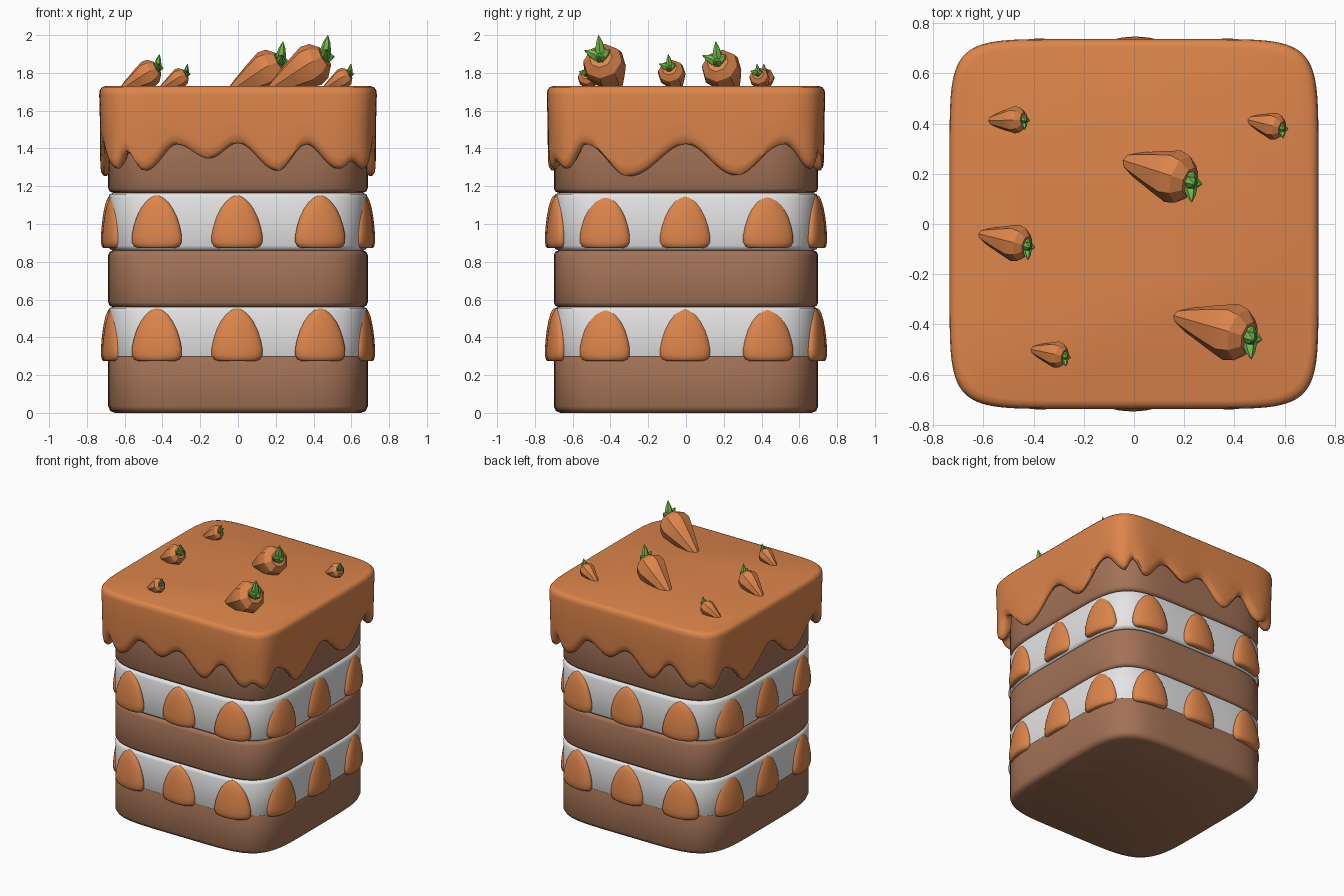
import bpy, bmesh, math
from mathutils import Matrix, Vector

if "Cube" in bpy.data.objects:
    bpy.data.objects.remove(bpy.data.objects["Cube"])


def material(name, rgb):
    m = bpy.data.materials.new(name)
    m.diffuse_color = (*rgb, 1)
    m.use_nodes = True
    m.node_tree.nodes["Principled BSDF"].inputs["Base Color"].default_value = m.diffuse_color
    return m


ORANGE = material("orange", (0.72, 0.235, 0.07))
SPONGE = material("sponge_brown", (0.37, 0.17, 0.094))
CREAM = material("cream_white", (0.78, 0.78, 0.78))
GREEN = material("leaf_green", (0.17, 0.51, 0.07))


def finish(bm, name, mat, angle=None):
    bmesh.ops.recalc_face_normals(bm, faces=bm.faces)
    me = bpy.data.meshes.new(name)
    bm.to_mesh(me)
    bm.free()
    ob = bpy.data.objects.new(name, me)
    bpy.context.collection.objects.link(ob)
    me.materials.append(mat)
    if angle:
        bpy.ops.object.select_all(action='DESELECT')
        ob.select_set(True)
        bpy.context.view_layer.objects.active = ob
        bpy.ops.object.shade_smooth_by_angle(angle=math.radians(angle))
    return ob


def skin(bm, rings):
    """Bridge equal-length rings and cap both ends."""
    for a, b in zip(rings, rings[1:]):
        n = len(a)
        for i in range(n):
            j = (i + 1) % n
            bm.faces.new((a[i], a[j], b[j], b[i]))
    bm.faces.new(rings[0])
    bm.faces.new(rings[-1])


def lathe(bm, profile, mat, segs):
    rings = [[bm.verts.new(mat @ Vector((r * math.cos(2 * math.pi * i / segs),
                                         r * math.sin(2 * math.pi * i / segs), z)))
              for i in range(segs)] for r, z in profile]
    skin(bm, rings)


def rounded_square(t, hx, hy, n):
    c, s = math.cos(t), math.sin(t)
    k = (abs(c) ** n + abs(s) ** n) ** (-1 / n)
    return hx * c * k, hy * s * k


# Sponge and cream layers
def layer(name, z0, z1, mat, b0=0.025, b1=0.025):
    bm = bmesh.new()
    N = 96
    rings = []
    for inset, z in ((b0, z0), (b0 * 0.3, z0 + b0 * 0.3), (0, z0 + b0),
                     (0, z1 - b1), (b1 * 0.3, z1 - b1 * 0.3), (b1, z1)):
        rings.append([bm.verts.new((*rounded_square(2 * math.pi * i / N, 0.687 - inset,
                                                    0.70 - inset, 5.2), z)) for i in range(N)])
    skin(bm, rings)
    finish(bm, name, mat, 50)


layer("bottom_sponge", 0.0, 0.30, SPONGE, 0.035, 0.002)
layer("lower_cream", 0.299, 0.56, CREAM, 0.002, 0.02)
layer("middle_sponge", 0.56, 0.86, SPONGE)
layer("upper_cream", 0.86, 1.165, CREAM)
layer("top_sponge", 1.165, 1.55, SPONGE)

# Icing: drip heights along the front then the right side, repeated half a turn on
front = [(-0.71, 1.29), (-0.63, 1.38), (-0.52, 1.28), (-0.34, 1.42), (-0.16, 1.345),
         (0.0, 1.425), (0.22, 1.28), (0.38, 1.42), (0.57, 1.29), (0.65, 1.33)]
right = [(-0.70, 1.29), (-0.56, 1.42), (-0.32, 1.25), (0.0, 1.42), (0.28, 1.255), (0.55, 1.42)]
drips = [(math.atan2(-0.735, x), z) for x, z in front] + \
        [(math.atan2(y, 0.735), z) for y, z in right]
drips.append((drips[0][0] + math.pi, drips[0][1]))


def drip_height(t):
    t = drips[0][0] + (t - drips[0][0]) % math.pi
    for (a, za), (b, zb) in zip(drips, drips[1:]):
        if a <= t <= b:
            return za + (zb - za) * (0.5 - 0.5 * math.cos(math.pi * (t - a) / (b - a)))
    return drips[0][1]


bm = bmesh.new()
N = 320
rings = []
for s, z, hangs in ((0.955, 1.73, 0), (0.98, 1.724, 0), (0.995, 1.71, 0), (1, 1.685, 0),
                    (0.995, 1.55, 0), (0.992, 0.06, 1), (0.985, 0.022, 1), (0.965, 0.003, 1),
                    (0.945, 0.003, 1), (0.92, 0.025, 1), (0.90, 0.06, 1), (0.85, 0.10, 1)):
    ring = []
    for i in range(N):
        t = 2 * math.pi * i / N
        x, y = rounded_square(t, 0.735 * s, 0.737 * s, 8)
        ring.append(bm.verts.new((x, y, z + (drip_height(t) if hangs else 0))))
    rings.append(ring)
skin(bm, rings)
finish(bm, "dripping_icing", ORANGE, 50)

# Fruit slices set in the cream, three on each side of each band
slice_profile = [(0.10, 0), (0.122, 0.008), (0.135, 0.03), (0.135, 0.065), (0.126, 0.11),
                 (0.110, 0.16), (0.088, 0.205), (0.062, 0.24), (0.035, 0.263), (0.01, 0.275)]
for name, z in (("lower_fruit_slices", 0.275), ("upper_fruit_slices", 0.873)):
    bm = bmesh.new()
    for k in range(4):
        depth = 0.698 if k % 2 == 0 else 0.677
        for x, back, turn in ((-0.43, 0.014, -12), (-0.005, 0, 0), (0.435, 0.014, 12)):
            m = (Matrix.Rotation(k * math.pi / 2, 4, 'Z')
                 @ Matrix.Translation((x, back - depth, z))
                 @ Matrix.Rotation(math.radians(turn), 4, 'Z')
                 @ Matrix.Diagonal((1, 0.36, 1.01, 1)))
            lathe(bm, slice_profile, m, 28)
    finish(bm, name, ORANGE, 60)

# Little carrots leaning on the top, with leaf spikes
carrot_profile = [(0.008, -0.30), (0.05, -0.20), (0.088, -0.09), (0.116, 0.0),
                  (0.105, 0.05), (0.062, 0.09)]
leaf_profile = [(0.022, -0.02), (0.034, 0.03), (0.022, 0.08), (0.002, 0.12)]
leaf_dirs = [((0.15, -0.1, 1), 1.0), ((0.1, -1, 0.45), 0.8), ((0.25, 0.6, 0.6), 0.55),
             ((1, -0.2, 0.1), 0.45)]
carrots = [(0.385, -0.43, 1.837, 1.0, -16), (0.155, 0.19, 1.815, 0.93, -18),
           (-0.475, -0.075, 1.795, 0.64, -14), (-0.475, 0.415, 1.772, 0.47, 2),
           (-0.31, -0.52, 1.772, 0.46, -12), (0.555, 0.39, 1.772, 0.47, -14)]
body, leaves = bmesh.new(), bmesh.new()
for x, y, z, size, heading in carrots:
    spin = Matrix.Rotation(math.radians(heading), 4, 'Z')
    m = (Matrix.Translation((x, y, z)) @ spin
         @ Matrix.Rotation(math.radians(60), 4, 'Y') @ Matrix.Scale(size, 4))
    lathe(body, carrot_profile, m, 8)
    crown = m @ Vector((0, 0, 0.088))
    for d, length in leaf_dirs:
        q = Vector(d).to_track_quat('Z', 'Y').to_matrix().to_4x4()
        lm = Matrix.Translation(crown) @ q @ Matrix.Diagonal(
            (size * 0.9, size * 0.9, size * length, 1))
        lathe(leaves, leaf_profile, lm, 6)
finish(body, "carrots", ORANGE, 30)
finish(leaves, "carrot_leaves", GREEN, 30)
